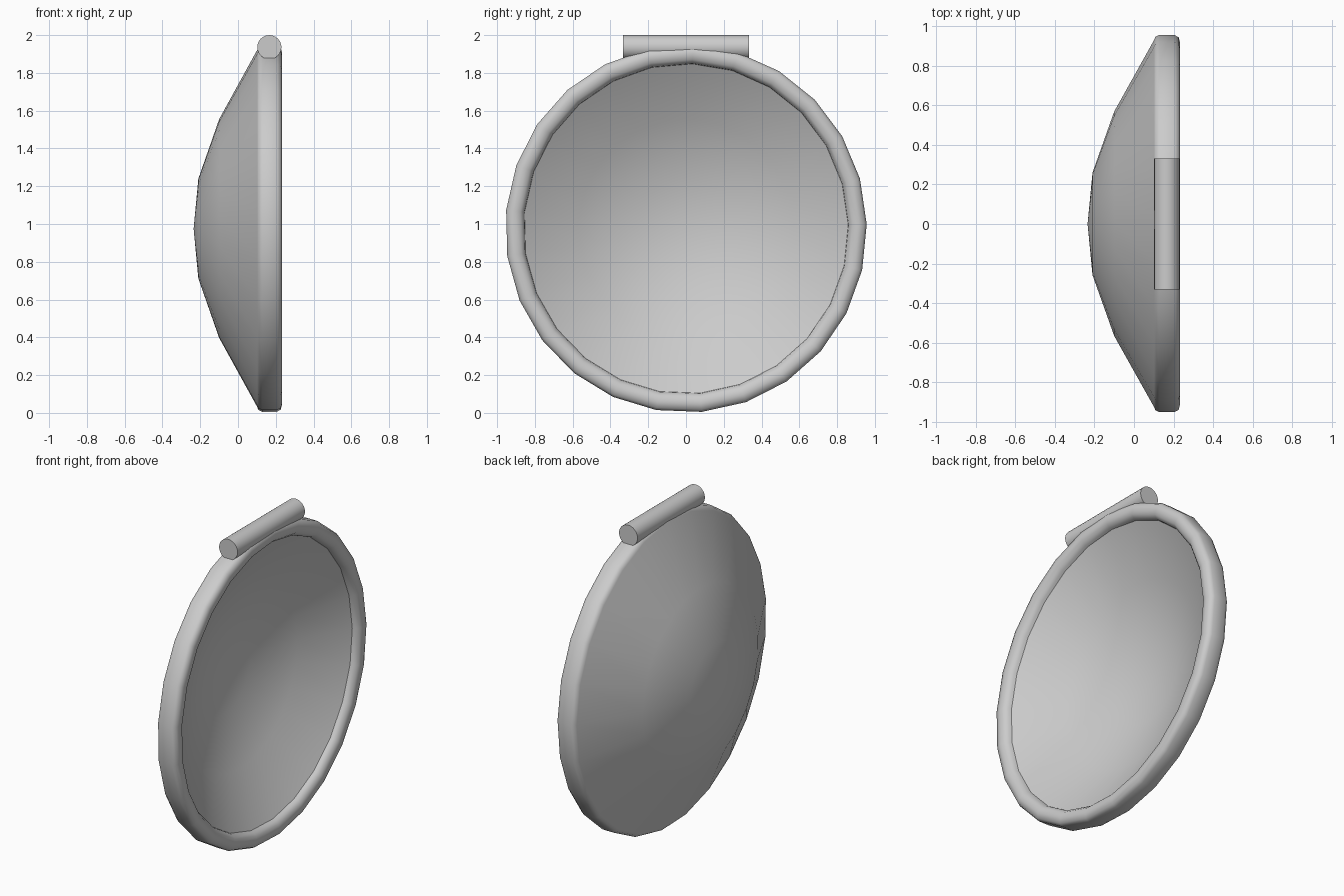
import bpy, bmesh, math

if "Cube" in bpy.data.objects:
    bpy.data.objects.remove(bpy.data.objects["Cube"])

SIDES = 25
OFFSET = math.radians(1.4)
CENTRE_Z = 0.975
STRETCH_Z = 1.017   # the dish is very slightly taller than wide


def finish(name, bm, angle=50):
    bmesh.ops.recalc_face_normals(bm, faces=bm.faces)
    mesh = bpy.data.meshes.new(name)
    bm.to_mesh(mesh)
    bm.free()
    obj = bpy.data.objects.new(name, mesh)
    bpy.context.collection.objects.link(obj)
    bpy.ops.object.select_all(action='DESELECT')
    obj.select_set(True)
    bpy.context.view_layer.objects.active = obj
    bpy.ops.object.shade_smooth_by_angle(angle=math.radians(angle))
    return obj


def lathe(name, profile):
    """Spin (x, radius) points around the x axis."""
    bm = bmesh.new()
    rings = []
    for x, r in profile:
        if r == 0:
            rings.append([bm.verts.new((x, 0, CENTRE_Z))] * SIDES)
            continue
        ring = []
        for i in range(SIDES):
            a = OFFSET + i * math.tau / SIDES
            ring.append(bm.verts.new((x, r * math.cos(a),
                                      CENTRE_Z + r * STRETCH_Z * math.sin(a))))
        rings.append(ring)
    for p, q in zip(rings, rings[1:]):
        for i in range(SIDES):
            j = (i + 1) % SIDES
            bm.faces.new(list(dict.fromkeys((p[i], p[j], q[j], q[i]))))
    return finish(name, bm)


# Outer skin and rounded rim
lathe("dish", [(-0.235, 0), (-0.21, 0.26), (-0.10, 0.57), (0.102, 0.932),
               (0.108, 0.947), (0.128, 0.957), (0.205, 0.957), (0.226, 0.945),
               (0.234, 0.915), (0.228, 0.882), (0.205, 0.862), (0.165, 0.855)])

# Inner skin of the bowl, set into the rim
lathe("inner_bowl", [(0.19, 0.862), (0.01, 0.57), (-0.095, 0.26), (-0.12, 0)])

# Hinge barrel on top
bm = bmesh.new()
bmesh.ops.create_cone(bm, cap_ends=True, segments=24,
                      radius1=0.064, radius2=0.064, depth=0.665)
for v in bm.verts:
    x, y, z = v.co
    v.co = (x + 0.166, z, y + 1.936)
finish("hinge_barrel", bm)
